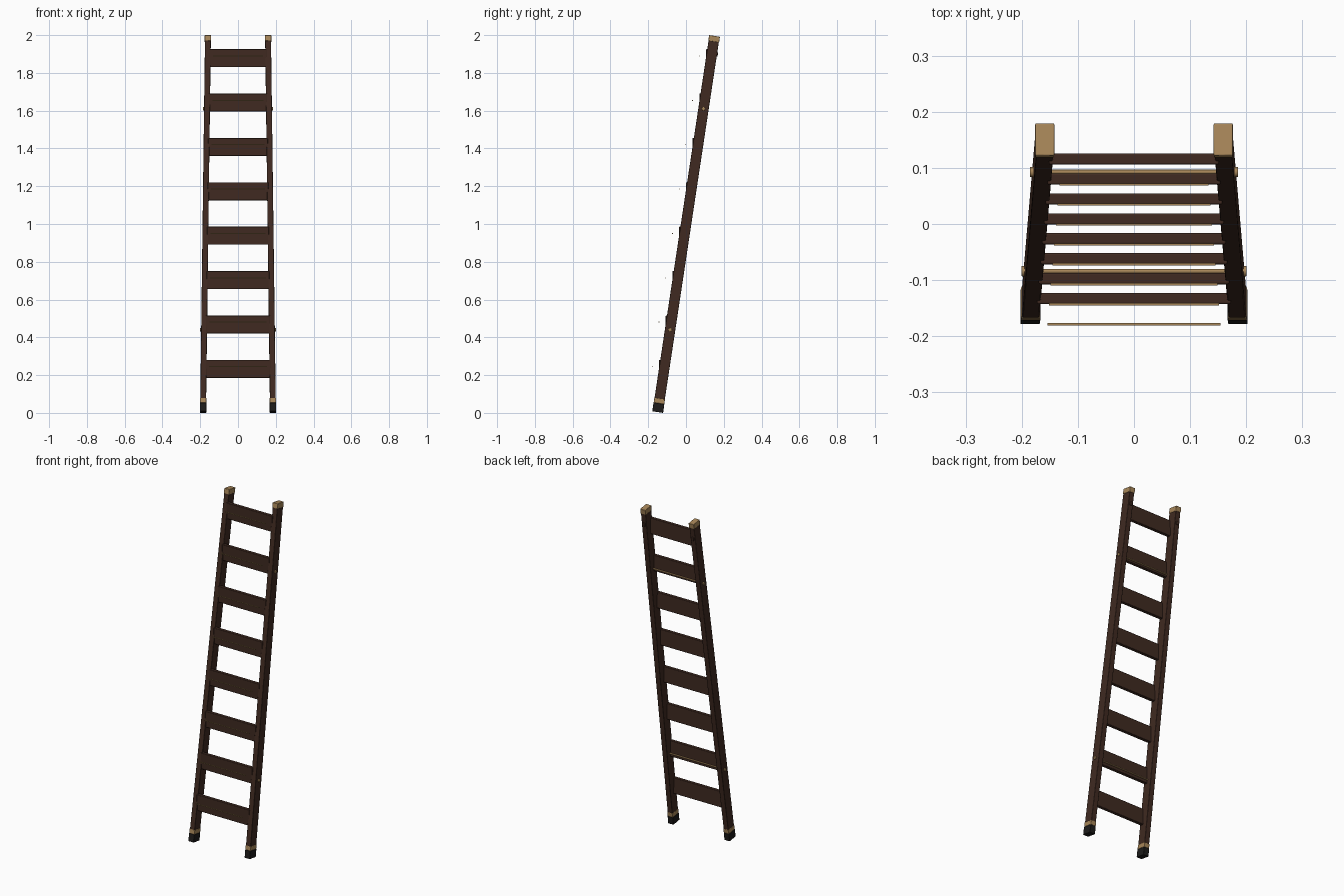
import bpy
from math import pi
from mathutils import Vector, Matrix

cube = bpy.data.objects.get("Cube")
if cube:
    bpy.data.objects.remove(cube, do_unlink=True)


def material(name, color, metallic=0.0, roughness=0.7):
    m = bpy.data.materials.new(name)
    m.use_nodes = True
    m.diffuse_color = (*color, 1)
    shader = m.node_tree.nodes["Principled BSDF"]
    shader.inputs["Base Color"].default_value = (*color, 1)
    shader.inputs["Metallic"].default_value = metallic
    shader.inputs["Roughness"].default_value = roughness
    return m


WOOD = material("dark wood", (0.05, 0.023, 0.015))
BRASS = material("brass", (0.39, 0.24, 0.1))
RUBBER = material("black rubber", (0.012, 0.011, 0.01))


def finish(obj, name, mat, bevel):
    obj.name = name
    obj.data.materials.append(mat)
    if bevel:
        mod = obj.modifiers.new("soft edges", "BEVEL")
        mod.width = bevel
        mod.segments = 2
        mod.limit_method = "ANGLE"
    bpy.ops.object.shade_smooth_by_angle()
    return obj


def box(name, size, matrix, mat, bevel=0.002):
    bpy.ops.mesh.primitive_cube_add(size=1)
    obj = bpy.context.object
    obj.data.transform(Matrix.Diagonal((*size, 1)))
    obj.matrix_world = matrix
    return finish(obj, name, mat, bevel)


def rod(name, radius, length, center, mat, bevel=0):
    bpy.ops.mesh.primitive_cylinder_add(vertices=16, radius=radius, depth=length,
                                        location=center, rotation=(0, pi / 2, 0))
    return finish(bpy.context.object, name, mat, bevel)


# Rail axis: leans back and narrows towards the top
BOTTOM = Vector((0.185, -0.15, 0.0045))
TOP = Vector((0.159, 0.151, 1.9955))


def on_rail(z):
    return BOTTOM.lerp(TOP, (z - BOTTOM.z) / (TOP.z - BOTTOM.z))


def rail_part(name, side, start, end, width, depth, mat, offset=0):
    """Box along the rail axis between two distances from the foot."""
    flip = Vector((side, 1, 1))
    low, high = BOTTOM * flip, TOP * flip
    axis = (high - low).normalized()
    across = Vector((1, 0, 0))
    across = (across - axis * across.dot(axis)).normalized()
    back = axis.cross(across)
    frame = Matrix((across, back, axis)).transposed().to_4x4()
    frame.translation = low + axis * (start + end) / 2 + back * offset
    return box(name, (width, depth, end - start), frame, mat)


# Side rails with feet, brass bands and end caps
LENGTH = (TOP - BOTTOM).length
for label, side in (("left", 1), ("right", -1)):
    rail_part(f"{label}_rail", side, 0.02, LENGTH - 0.01, 0.031, 0.055, WOOD)
    rail_part(f"{label}_foot", side, 0, 0.046, 0.035, 0.058, RUBBER)
    rail_part(f"{label}_foot_band", side, 0.046, 0.072, 0.034, 0.057, BRASS)
    rail_part(f"{label}_top_cap", side, LENGTH - 0.03, LENGTH, 0.034, 0.058, BRASS)
    rail_part(f"{label}_back_plate", side, LENGTH - 0.105, LENGTH - 0.085,
              0.016, 0.006, WOOD, 0.029)

# Upright board rungs, each with a thin brass strip ahead of it
for i in range(8):
    z = 0.233 + 0.235 * i
    p = on_rail(z)
    y = p.y - 0.0175
    box(f"rung_{i + 1}", (2 * p.x - 0.018, 0.02, 0.095),
        Matrix.Translation((0, y, z)), WOOD, 0.003)
    box(f"rung_strip_{i + 1}", (2 * p.x - 0.055, 0.004, 0.005),
        Matrix.Translation((0, y - 0.0455, z + 0.012)), BRASS, 0)

# Brass tie rods with heads outside the rails
for label, z in (("lower", 0.44), ("upper", 1.61)):
    p = on_rail(z)
    rod(f"{label}_tie_rod", 0.004, 2 * p.x, (0, p.y, z), BRASS)
    for name, side in (("left", 1), ("right", -1)):
        rod(f"{label}_{name}_rod_head", 0.009, 0.012,
            (side * (p.x + 0.0155), p.y, z), BRASS, 0.001)
